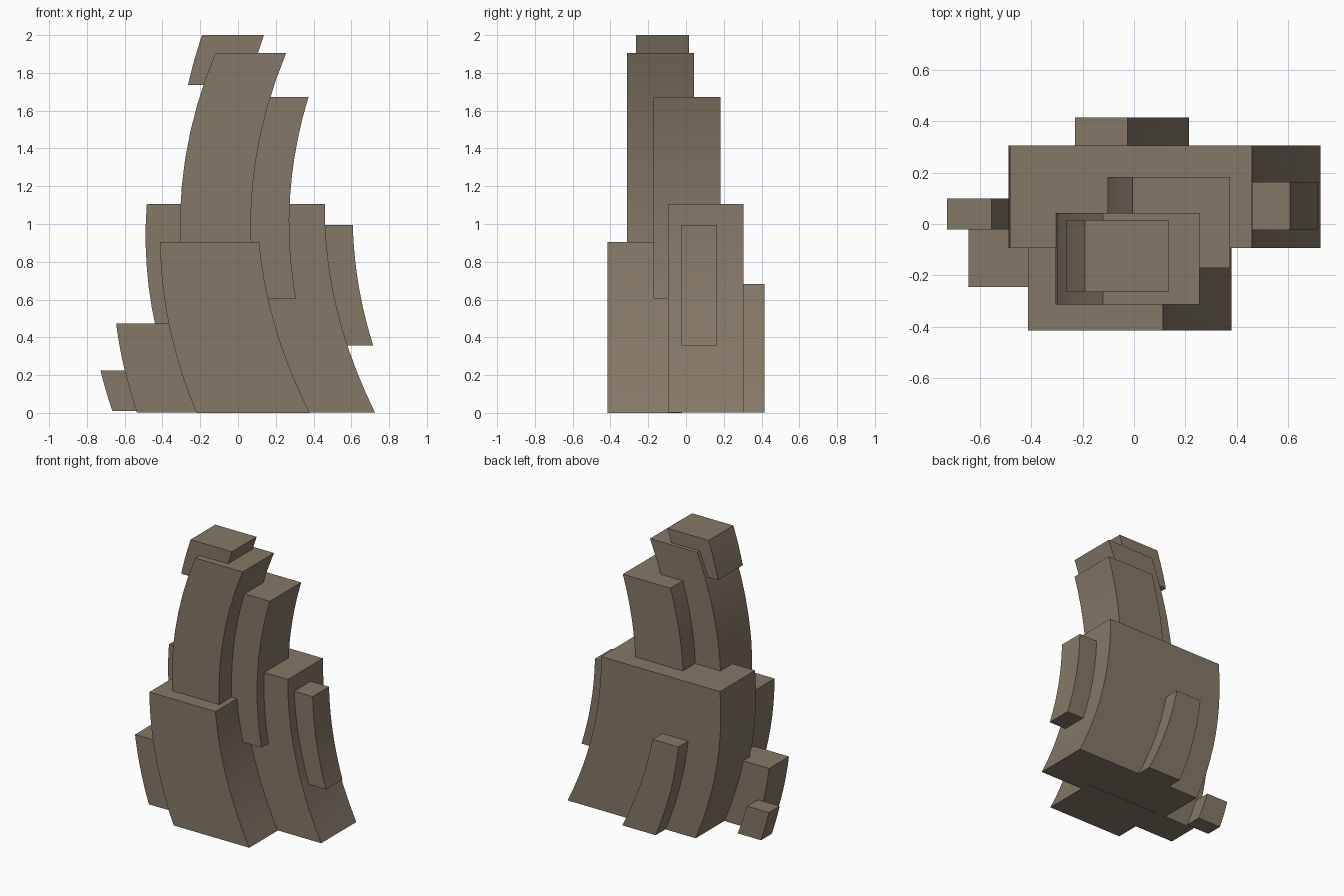
import bpy, bmesh

if "Cube" in bpy.data.objects:
    bpy.data.objects.remove(bpy.data.objects["Cube"])

stone = bpy.data.materials.new("brown_grey_stone")
stone.diffuse_color = (0.235, 0.19, 0.135, 1)
stone.use_nodes = True
stone.node_tree.nodes["Principled BSDF"].inputs["Base Color"].default_value = stone.diffuse_color

BEND = 0.228  # shared curvature of the whole formation


def slab(name, z, bottom, top, y, steps=10):
    """Box swept upward: x edges run from bottom to top along a shared bend."""
    bm = bmesh.new()
    rings = []
    for i in range(steps + 1):
        t = i / steps
        h = z[0] + t * (z[1] - z[0])
        bow = BEND * (h - z[0]) * (h - z[1])
        xl, xr = (a + t * (b - a) + bow for a, b in zip(bottom, top))
        rings.append([bm.verts.new(p) for p in (
            (xl, y[0], h), (xr, y[0], h), (xr, y[1], h), (xl, y[1], h))])
    for a, b in zip(rings, rings[1:]):
        for k in range(4):
            n = (k + 1) % 4
            bm.faces.new((a[k], a[n], b[n], b[k]))
    bm.faces.new(rings[0][::-1])
    bm.faces.new(rings[-1])
    me = bpy.data.meshes.new(name)
    bm.to_mesh(me)
    bm.free()
    me.materials.append(stone)
    ob = bpy.data.objects.new(name, me)
    bpy.context.collection.objects.link(ob)
    bpy.ops.object.select_all(action='DESELECT')
    ob.select_set(True)
    bpy.context.view_layer.objects.active = ob
    bpy.ops.object.shade_smooth_by_angle(angle=0.52)


# broad rocks at the base
slab("main_rock", (0.002, 1.105), (-0.29, 0.725), (-0.483, 0.46), (-0.093, 0.305))
slab("front_rock", (0, 0.905), (-0.22, 0.38), (-0.412, 0.112), (-0.415, -0.02))

# tall spires and cap
slab("tall_spire", (0.5, 1.905), (-0.25, 0.125), (-0.12, 0.255), (-0.313, 0.043))
slab("second_spire", (0.605, 1.672), (-0.07, 0.307), (-0.005, 0.373), (-0.172, 0.183))
slab("cap_rock", (1.735, 2.0), (-0.265, 0.06), (-0.19, 0.137), (-0.265, 0.015))

# small rocks around the sides
slab("right_ledge", (0.358, 0.995), (0.50, 0.715), (0.42, 0.608), (-0.023, 0.163))
slab("back_ledge", (0.002, 0.683), (-0.05, 0.215), (-0.23, -0.025), (0.2, 0.415))
slab("left_rock", (0.002, 0.473), (-0.535, -0.19), (-0.645, -0.32), (-0.245, -0.02))
slab("outer_left_rock", (0.01, 0.225), (-0.665, -0.48), (-0.728, -0.555), (-0.022, 0.1))
